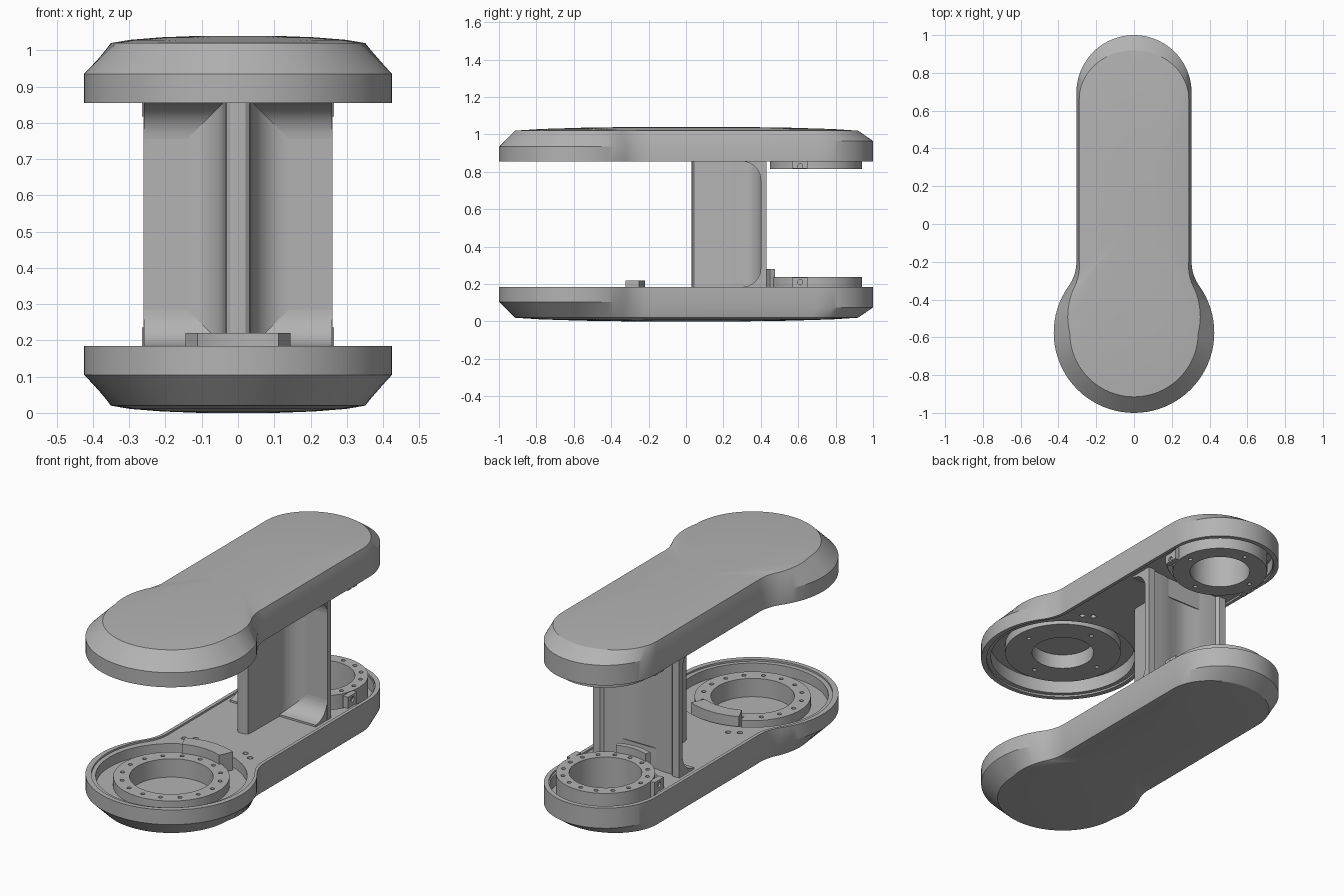
import bpy, bmesh
from math import radians, sin, cos, pi

if "Cube" in bpy.data.objects:
    bpy.data.objects.remove(bpy.data.objects["Cube"])

HEIGHT = 1.04
RIM = 0.185
FRONT = (0, -0.575)
BACK = (0, 0.695)

grey = bpy.data.materials.new("light grey")
grey.use_nodes = True
grey.diffuse_color = (0.45, 0.45, 0.45, 1)
grey.node_tree.nodes["Principled BSDF"].inputs["Base Color"].default_value = grey.diffuse_color


def finish(bm, name, flip=False):
    """Turn a bmesh into a shaded object, optionally mirrored to the upper side."""
    if flip:
        for v in bm.verts:
            v.co.z = HEIGHT - v.co.z
    bmesh.ops.recalc_face_normals(bm, faces=bm.faces)
    me = bpy.data.meshes.new(name)
    bm.to_mesh(me)
    bm.free()
    me.materials.append(grey)
    shade(me)
    ob = bpy.data.objects.new(name, me)
    bpy.context.collection.objects.link(ob)
    return ob


def shade(me):
    me.shade_smooth()
    me.set_sharp_from_angle(angle=radians(28))


def loft(bm, rings, closed=False):
    """Skin a list of equal rings; cap the ends, or join last to first."""
    vs = [[bm.verts.new(p) for p in ring] for ring in rings]
    n = len(vs[0])
    pairs = list(zip(vs, vs[1:])) + ([(vs[-1], vs[0])] if closed else [])
    for a, b in pairs:
        for i in range(n):
            j = (i + 1) % n
            bm.faces.new((a[i], a[j], b[j], b[i]))
    if not closed:
        bm.faces.new(vs[0])
        bm.faces.new(vs[-1])


def circle(c, r, z, n=64):
    return [(c[0] + r * cos(2 * pi * i / n), c[1] + r * sin(2 * pi * i / n), z) for i in range(n)]


def arc(c, r, a0, a1, n):
    return [(c[0] + r * cos(radians(a0 + (a1 - a0) * i / n)),
             c[1] + r * sin(radians(a0 + (a1 - a0) * i / n))) for i in range(n + 1)]


def prism(bm, outline, z0, z1):
    loft(bm, [[(x, y, z) for x, y in outline] for z in (z0, z1)])


def cut(ob, cutter):
    """Subtract the cutter for good and remove it."""
    mod = ob.modifiers.new("cut", 'BOOLEAN')
    mod.operation, mod.solver, mod.object = 'DIFFERENCE', 'EXACT', cutter
    dg = bpy.context.evaluated_depsgraph_get()
    me = bpy.data.meshes.new_from_object(ob.evaluated_get(dg))
    ob.modifiers.clear()
    ob.data = me
    shade(me)
    bpy.data.objects.remove(cutter)


def half_outline():
    """Right half of the plate: (outer point, inner point, chamfer start height)."""
    pts = []
    for i in range(29):                      # large front round
        a = -90 + 125.5 * i / 28
        inset = 0.085 if a < 0 else 0.085 - 0.055 * a / 35.5
        t = radians(a)
        o, q = [(r * cos(t), FRONT[1] + r * sin(t)) for r in (0.425, 0.425 - inset)]
        pts.append((o, q, 0.105))
    for i in range(1, 9):                    # waist fillet
        t = radians(215.5 - 35.5 * i / 8)
        inset = 0.03 - 0.015 * i / 8
        o, q = [(0.526 + r * cos(t), -0.2 + r * sin(t)) for r in (0.221, 0.221 + inset)]
        pts.append((o, q, 0.105 - 0.03 * i / 8))
    for i in range(25):                      # small back round
        t = radians(90 * i / 24)
        pts.append(((0.305 * cos(t), BACK[1] + 0.305 * sin(t)),
                    (0.29 * cos(t), 0.66 + 0.26 * sin(t)), 0.075))
    return pts


def mirrored(pts):
    return pts + [(-x, y) for x, y in reversed(pts[1:-1])]


half = half_outline()
outer = mirrored([p[0] for p in half])
inner = mirrored([p[1] for p in half])
wall = [p[2] for p in half]
wall += wall[-2:0:-1]


def ring(name, c, r_out, r_in, z0, z1, holes, flip):
    bm = bmesh.new()
    loft(bm, [circle(c, r_out, z0), circle(c, r_out, z1),
              circle(c, r_in, z1), circle(c, r_in, z0)], closed=True)
    ob = finish(bm, name, flip)
    bm = bmesh.new()
    for x, y, _ in circle(c, (r_out + r_in) / 2, 0, holes):
        loft(bm, [circle((x, y), 0.011, z, 12) for z in (z1 - 0.03, z1 + 0.02)])
    cut(ob, finish(bm, "hole_cutter", flip))


def plate(side, flip, floor, front_in, front_out, front_top, back_in, back_top, holes):
    # Shell with chamfered edge and shallow dome
    bm = bmesh.new()
    rings = [[(x, y, RIM) for x, y in outer],
             [(x, y, z) for (x, y), z in zip(outer, wall)],
             [(x, y, 0.02) for x, y in inner]]
    for s, z in ((0.85, 0.011), (0.6, 0.004), (0.3, 0)):
        rings.append([(x * s, y * s, z) for x, y in inner])
    loft(bm, rings)
    shell = finish(bm, side + "_plate", flip)

    # Recessed deck, round pockets, wells and deck holes
    cutters = [("deck", [(x * 0.94, y * 0.975) for x, y in outer], RIM - 0.01)]
    for c, r, z in ((FRONT, 0.375, floor), (BACK, 0.275, 0.11),
                    (FRONT, front_in, 0.07), (BACK, back_in, 0.04),
                    ((0.2, -0.18), 0.014, 0.15), ((-0.2, -0.18), 0.014, 0.15),
                    ((0.15, -0.15), 0.014, 0.15), ((-0.15, -0.15), 0.014, 0.15)):
        cutters.append(("pocket", [p[:2] for p in circle(c, r, 0)], z))
    for name, outline, z in cutters:
        bm = bmesh.new()
        prism(bm, outline, z, 0.3)
        cut(shell, finish(bm, name + "_cutter", flip))

    # Bearing rings
    ring(side + "_front_ring", FRONT, front_out, front_in, floor - 0.005, front_top, holes, flip)
    ring(side + "_back_ring", BACK, 0.246, back_in, 0.105, back_top, holes, flip)

    # Side clamps beside the back ring
    for s in (-1, 1):
        bm = bmesh.new()
        prism(bm, [(s * 0.235, 0.57), (s * 0.265, 0.57), (s * 0.265, 0.65), (s * 0.235, 0.65)],
              0.11, back_top - 0.002)
        clamp = finish(bm, side + "_clamp", flip)
        bm = bmesh.new()
        loft(bm, [[(s * x, 0.61 + y, 0.21 + z) for y, z, _ in circle((0, 0), 0.014, 0, 16)]
                  for x in (0.255, 0.28)])
        cut(clamp, finish(bm, "screw_cutter", flip))


plate("lower", False, 0.12, 0.207, 0.288, 0.17, 0.18, 0.238, 16)
plate("upper", True, 0.10, 0.16, 0.3, 0.15, 0.155, 0.225, 4)


def curved_stop(name, c, r0, r1, a0, a1, z0, z1):
    bm = bmesh.new()
    prism(bm, arc(c, r0, a0, a1, 16) + arc(c, r1, a1, a0, 16), z0, z1)
    finish(bm, name)


curved_stop("front_stop", FRONT, 0.275, 0.355, 66, 114, 0.115, 0.22)
curved_stop("back_stop", BACK, 0.235, 0.265, 248, 292, 0.11, 0.28)

# Upright: central web blending into a wide flange, hollowed at the back
web = [(0, 0.03), (0.02, 0.032), (0.032, 0.042), (0.036, 0.06)]
blend = arc((0.14, 0.30), 0.1, 180, 90, 10)
flange = [(0.26, 0.40), (0.26, 0.43), (0.22, 0.43), (0.205, 0.415),
          (0.14, 0.412), (0.09, 0.402), (0.04, 0.388), (0, 0.385)]
bm = bmesh.new()
prism(bm, mirrored(web + blend + flange), 0.165, HEIGHT - 0.165)
finish(bm, "upright")

# Coves where the flange meets each plate
cove = arc((0.30, 0.285), 0.1, 270, 360, 10) + [(0.405, 0.285), (0.405, 0.17), (0.30, 0.17)]
for side, flip in (("lower", False), ("upper", True)):
    bm = bmesh.new()
    loft(bm, [[(x, y, z) for y, z in cove] for x in (-0.259, 0.259)])
    finish(bm, side + "_cove", flip)
